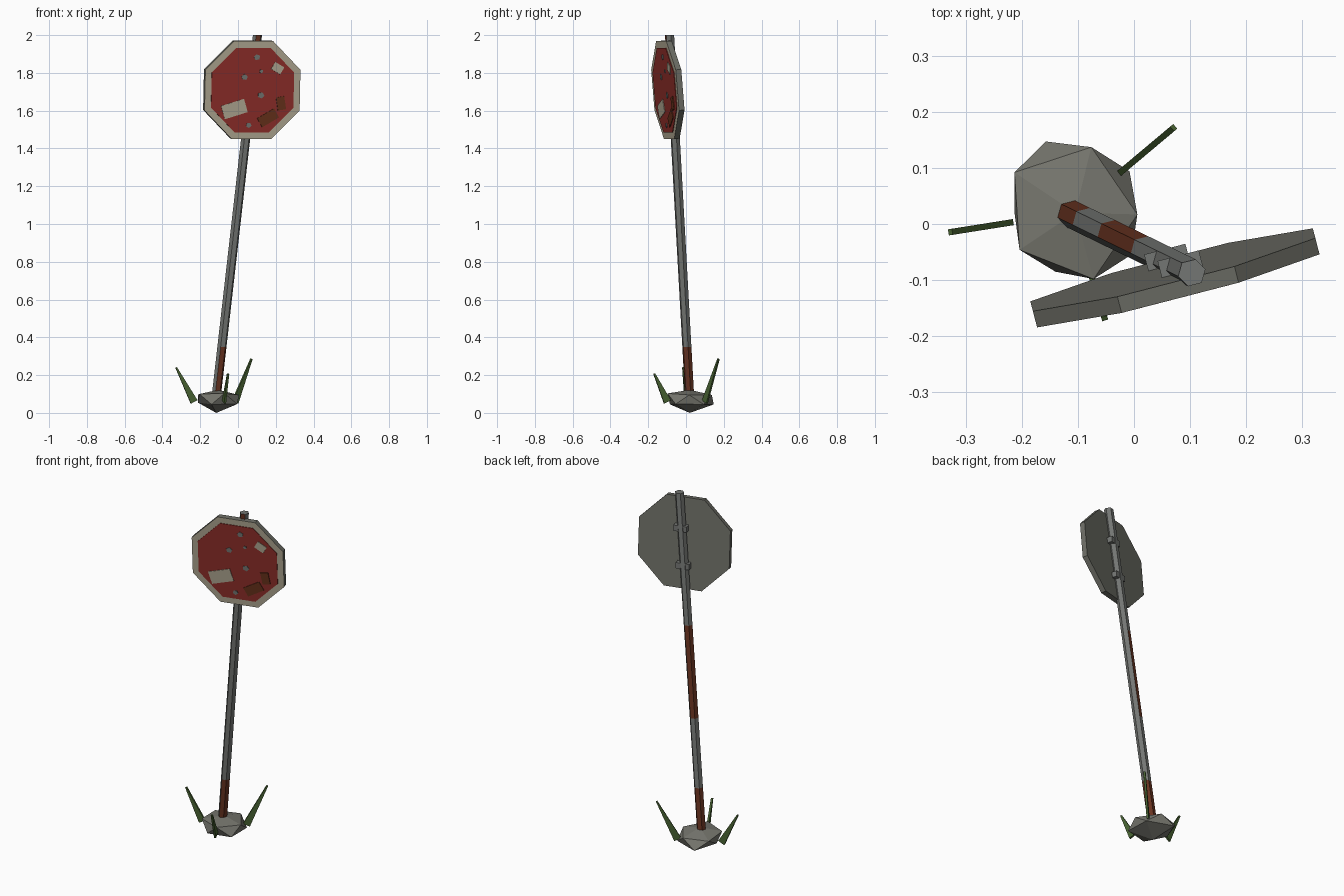
import bpy, bmesh, math
from mathutils import Matrix, Vector

if "Cube" in bpy.data.objects:
    bpy.data.objects.remove(bpy.data.objects["Cube"])

def mat(name, r, g, b):
    lin = lambda c: (c / 255 / 12.92) if c < 10 else ((c / 255 + 0.055) / 1.055) ** 2.4
    m = bpy.data.materials.new(name)
    m.diffuse_color = (lin(r), lin(g), lin(b), 1)
    m.use_nodes = True
    m.node_tree.nodes["Principled BSDF"].inputs["Base Color"].default_value = m.diffuse_color
    return m

RED = mat("faded red", 143, 46, 41)
CREAM = mat("dirty cream", 176, 168, 146)
METAL = mat("pole grey", 116, 118, 115)
PLATE = mat("plate grey", 108, 109, 101)
RUST = mat("rust", 104, 51, 32)
BROWN = mat("brown rust", 104, 50, 27)
STONE = mat("stone", 118, 118, 110)
GREEN = mat("grass green", 72, 98, 50)

def make(name, bm, mats, matrix=None):
    bmesh.ops.recalc_face_normals(bm, faces=bm.faces)
    me = bpy.data.meshes.new(name)
    bm.to_mesh(me)
    bm.free()
    for m in mats:
        me.materials.append(m)
    ob = bpy.data.objects.new(name, me)
    bpy.context.collection.objects.link(ob)
    if matrix:
        ob.matrix_world = matrix
    return ob

def loft(rings):
    """Join rings of equal count with side quads and two caps."""
    bm = bmesh.new()
    vs = [[bm.verts.new(p) for p in ring] for ring in rings]
    n = len(vs[0])
    for a, b in zip(vs, vs[1:]):
        for i in range(n):
            bm.faces.new((a[i], a[(i + 1) % n], b[(i + 1) % n], b[i]))
    bm.faces.new(vs[0])
    bm.faces.new(vs[-1])
    return bm

YAW = math.radians(14.5)

def axis(z):
    return Vector((-0.125 + 0.114 * z, 0.024 - 0.0555 * z, z))

# Leaning six-sided pole; rust chosen by height band and side
levels = [0.06, 0.35, 0.74, 1.26, 1.76, 2.0]
rings = [[axis(z) + Vector((0.025 * math.cos(YAW + k * math.pi / 3),
                            0.025 * math.sin(YAW + k * math.pi / 3), 0))
          for k in range(6)] for z in levels]
bm = loft(rings)
bm.faces.ensure_lookup_table()
rusty = {0: (0, 1, 2, 4, 5), 2: (1, 2), 4: (4,)}   # band -> rusted sides
for band, sides in rusty.items():
    for s in sides:
        bm.faces[band * 6 + s].material_index = 1
make("pole", bm, [METAL, RUST])

# Sign frame: local x right, z up, front at -y
SIGN = (Matrix.Translation((0.073, -0.096, 1.71)) @ Matrix.Rotation(YAW, 4, 'Z')
        @ Matrix.Rotation(math.radians(4.8), 4, 'X'))

def prism(name, pts, y0, y1, mats):
    bm = loft([[(x, y, z) for x, z in pts] for y in (y0, y1)])
    return make(name, bm, mats, SIGN)

def polygon(n, r, turn=0.0, cx=0.0, cz=0.0, sz=1.0):
    return [(cx + r * math.cos(turn + 2 * math.pi * k / n),
             cz + sz * r * math.sin(turn + 2 * math.pi * k / n)) for k in range(n)]

def rect(cx, cz, w, h, deg):
    c, s = math.cos(math.radians(deg)), math.sin(math.radians(deg))
    return [(cx + c * x - s * z, cz + s * x + c * z)
            for x, z in ((-w/2, -h/2), (w/2, -h/2), (w/2, h/2), (-w/2, h/2))]

# Octagonal plate with cream front border and raised red face
R8 = 1 / math.cos(math.pi / 8)
plate = prism("sign_plate", polygon(8, 0.26 * R8, math.pi / 8), 0.015, -0.015, [PLATE, CREAM])
for p in plate.data.polygons:
    if p.normal.y < -0.9:
        p.material_index = 1
prism("sign_red_face", polygon(8, 0.225 * R8, math.pi / 8), -0.012, -0.018, [RED])

# Worn patches: cream and brown
for i, (cx, cz, w, h, deg, m) in enumerate([
        (-0.098, -0.100, 0.130, 0.074, 17, CREAM),
        (0.134, 0.117, 0.058, 0.044, -30, CREAM),
        (0.087, -0.147, 0.105, 0.055, 30, BROWN),
        (0.156, -0.070, 0.045, 0.070, 10, BROWN)]):
    prism(f"worn_patch_{i + 1}", rect(cx, cz, w, h, deg), -0.016, -0.021 - 0.0005 * i, [m])

# Small chips down to bare metal
for i, (cx, cz, r) in enumerate([(0.020, 0.175, 0.018), (-0.046, 0.069, 0.018),
                                 (0.046, -0.027, 0.019), (-0.018, -0.186, 0.016),
                                 (0.044, 0.100, 0.011)]):
    prism(f"paint_chip_{i + 1}", polygon(5, r, 0.5 + i, cx, cz, 0.9), -0.016, -0.021, [METAL])

# Clamps holding the plate to the pole
for i, z in enumerate((1.59, 1.80)):
    bm = bmesh.new()
    bmesh.ops.create_cube(bm, size=1, matrix=Matrix.Diagonal((0.076, 0.036, 0.034, 1)))
    make(f"clamp_{i + 1}", bm, [METAL],
         Matrix.Translation(axis(z) + Vector((0.003, 0.002, 0))) @ Matrix.Rotation(YAW, 4, 'Z'))

# Faceted stone at the foot: apex, upper five, lower five, bottom
bm = bmesh.new()
for p in [(-0.105, 0.02, 0.122), (-0.115, 0.02, 0.0),
          (-0.213, 0.092, 0.095), (-0.076, 0.137, 0.095), (0.006, 0.017, 0.095),
          (-0.072, -0.098, 0.103), (-0.204, -0.046, 0.100),
          (-0.157, 0.147, 0.045), (-0.008, 0.094, 0.045), (-0.213, 0.02, 0.055),
          (-0.140, -0.085, 0.045), (-0.005, -0.055, 0.047)]:
    bm.verts.new(p)
bmesh.ops.convex_hull(bm, input=bm.verts)
make("foot_stone", bm, [STONE])

# Grass blades: flat, tapering, leaning outwards
for i, (deg, tip_r, tip_z) in enumerate([(189, 0.220, 0.240), (40, 0.236, 0.285), (287, 0.197, 0.208)]):
    a, b = Vector((0.124, 0, 0.058)), Vector((tip_r, 0, tip_z))
    d = (b - a).normalized()
    side = Vector((d.z, 0, -d.x))
    def ring(c, w):
        return [c + side * (sx * w) + Vector((0, sy * 0.0055, 0))
                for sx, sy in ((-1, -1), (1, -1), (1, 1), (-1, 1))]
    make(f"grass_blade_{i + 1}", loft([ring(a, 0.020), ring(b, 0.004)]), [GREEN],
         Matrix.Translation((-0.11, 0.02, 0)) @ Matrix.Rotation(math.radians(deg), 4, 'Z'))
